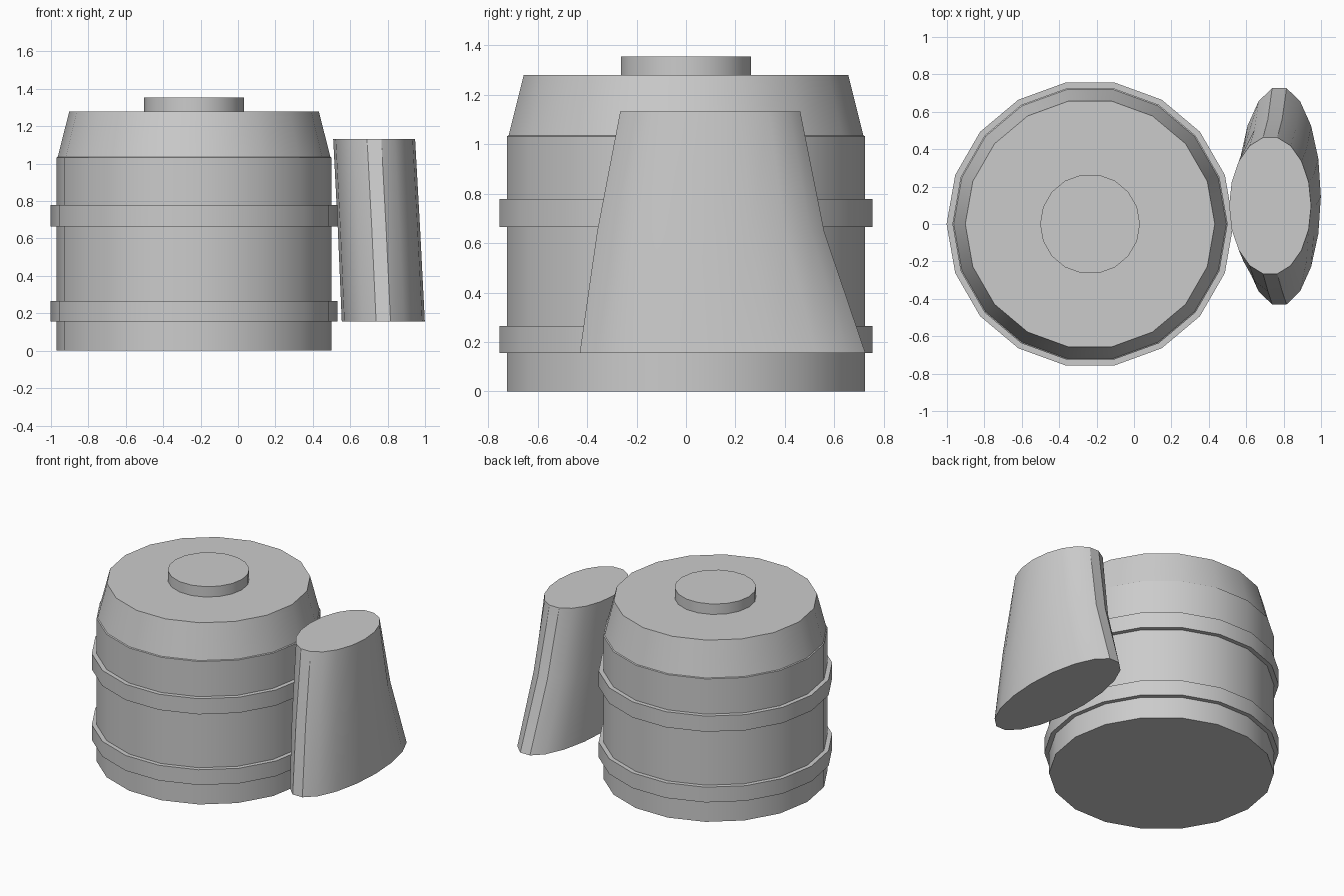
import bpy, bmesh, math

if "Cube" in bpy.data.objects:
    bpy.data.objects.remove(bpy.data.objects["Cube"])

SIDES = 18
BX = -0.235  # barrel axis


def loft(name, rings, caps=True):
    """Skin a stack of 18-sided ellipses given as (cx, cy, rx, ry, z)."""
    bm = bmesh.new()
    loops = []
    for cx, cy, rx, ry, z in rings:
        loops.append([bm.verts.new((cx + rx * math.cos(2 * math.pi * i / SIDES),
                                    cy + ry * math.sin(2 * math.pi * i / SIDES), z))
                      for i in range(SIDES)])
    for a, b in zip(loops, loops[1:]):
        for i in range(SIDES):
            j = (i + 1) % SIDES
            bm.faces.new((a[i], a[j], b[j], b[i]))
    if caps:
        bm.faces.new(loops[0][::-1])
        bm.faces.new(loops[-1])
    mesh = bpy.data.meshes.new(name)
    bm.to_mesh(mesh)
    bm.free()
    obj = bpy.data.objects.new(name, mesh)
    bpy.context.collection.objects.link(obj)
    bpy.ops.object.select_all(action='DESELECT')
    obj.select_set(True)
    bpy.context.view_layer.objects.active = obj
    bpy.ops.object.shade_smooth_by_angle(angle=math.radians(30))
    return obj


def turned(name, profile, caps=True):
    return loft(name, [(BX, 0, r, r, z) for r, z in profile], caps)


# Barrel body with a small step below its tapered shoulder
turned("barrel_body", [(0.736, 0), (0.736, 1.032), (0.729, 1.036), (0.667, 1.28)])

# Two raised hoops
for name, low, high in (("lower_hoop", 0.155, 0.265), ("upper_hoop", 0.665, 0.778)):
    turned(name, [(0.72, low), (0.767, low), (0.767, high), (0.72, high)], caps=False)

# Round plug on the lid
turned("lid_plug", [(0.267, 1.27), (0.267, 1.355)])

# Leaning flared oval sleeve beside the barrel
loft("side_sleeve", [(0.777, 0.148, 0.222, 0.587, 0.155),
                     (0.754, 0.100, 0.220, 0.467, 0.645),
                     (0.728, 0.098, 0.219, 0.370, 1.132)])
